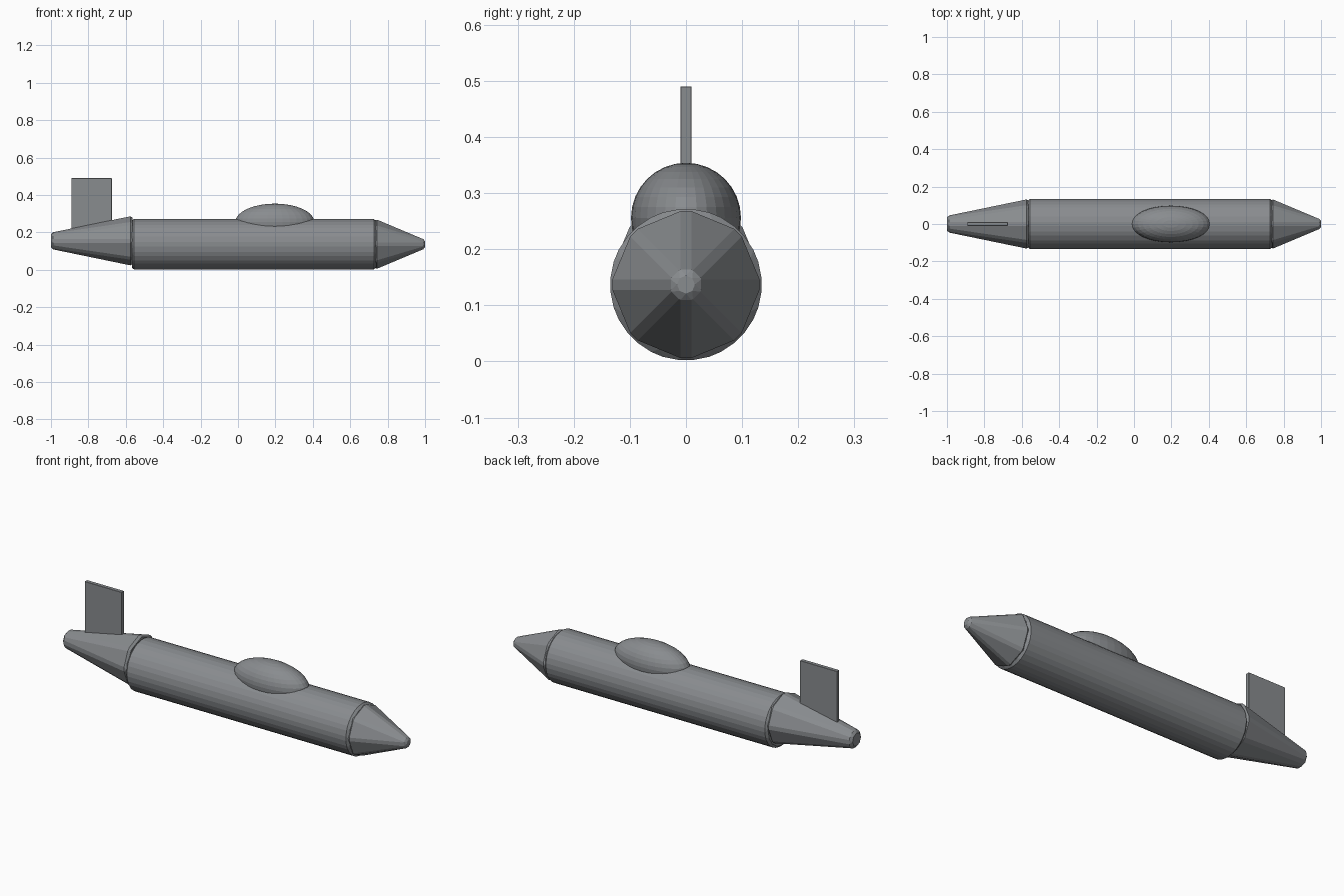
import bpy
from math import radians

if "Cube" in bpy.data.objects:
    bpy.data.objects.remove(bpy.data.objects["Cube"])

# Dark slate paint shared by all parts
paint = bpy.data.materials.new("slate_paint")
paint.diffuse_color = (0.25, 0.262, 0.275, 1)
paint.use_nodes = True
paint.node_tree.nodes["Principled BSDF"].inputs["Base Color"].default_value = paint.diffuse_color


def bevel(obj, width):
    m = obj.modifiers.new("soft_edges", 'BEVEL')
    m.width = width
    m.segments = 1
    m.limit_method = 'NONE'
    m.use_clamp_overlap = True


def finish(name):
    obj = bpy.context.object
    obj.name = name
    obj.data.materials.append(paint)
    return obj


def tube(name, x0, x1, r0, r1, z, sides, width):
    """Tapered tube along x, radius r0 at x0 and r1 at x1."""
    bpy.ops.mesh.primitive_cone_add(
        vertices=sides, radius1=r0, radius2=r1, depth=x1 - x0,
        location=((x0 + x1) / 2, 0, z), rotation=(0, radians(90), 0))
    bevel(finish(name), width)


# Hull, faceted nose and slightly raised tail
tube("hull", -0.568, 0.738, 0.137, 0.137, 0.137, 16, 0.012)
tube("nose_cone", 0.734, 1.0, 0.139, 0.027, 0.137, 8, 0.0102)
tube("tail_cone", -1.0, -0.564, 0.048, 0.138, 0.155, 8, 0.012)

# Canopy bubble
bpy.ops.mesh.primitive_uv_sphere_add(segments=32, ring_count=16, radius=1,
                                     location=(0.197, 0, 0.256))
canopy = finish("canopy")
canopy.scale = (0.211, 0.098, 0.098)
bpy.ops.object.transform_apply(location=False, rotation=False, scale=True)

# Upright tail fin
bpy.ops.mesh.primitive_cube_add(size=1, location=(-0.783, 0, 0.345))
fin = finish("tail_fin")
fin.scale = (0.216, 0.02, 0.29)
bpy.ops.object.transform_apply(location=False, rotation=False, scale=True)
bevel(fin, 0.001)
